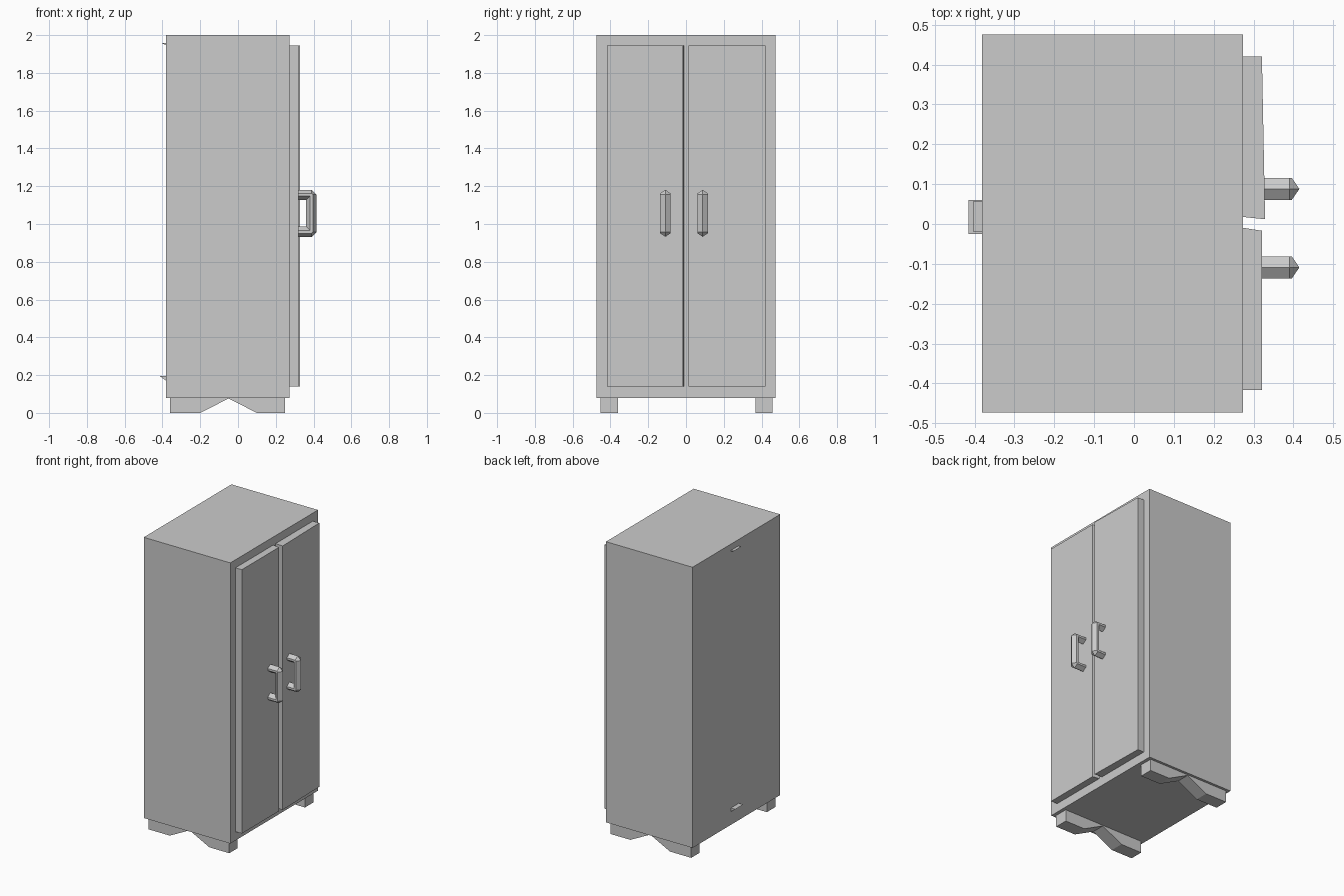
import bpy, bmesh
from mathutils import Vector

if "Cube" in bpy.data.objects:
    bpy.data.objects.remove(bpy.data.objects["Cube"])


def make(name, verts, faces):
    mesh = bpy.data.meshes.new(name)
    mesh.from_pydata(verts, [], faces)
    bm = bmesh.new()
    bm.from_mesh(mesh)
    bmesh.ops.recalc_face_normals(bm, faces=bm.faces)
    bm.to_mesh(mesh)
    bm.free()
    ob = bpy.data.objects.new(name, mesh)
    bpy.context.collection.objects.link(ob)
    return ob


def loft(name, rings):
    """Skin a list of equal-sized rings and cap both ends."""
    n = len(rings[0])
    faces = [list(range(n)), list(range((len(rings) - 1) * n, len(rings) * n))]
    for r in range(len(rings) - 1):
        for i in range(n):
            j = (i + 1) % n
            faces.append([r * n + i, r * n + j, (r + 1) * n + j, (r + 1) * n + i])
    return make(name, [tuple(v) for ring in rings for v in ring], faces)


def prism_z(name, outline, z0, z1):
    return loft(name, [[(x, y, z) for x, y in outline] for z in (z0, z1)])


def prism_y(name, outline, y0, y1):
    return loft(name, [[(x, y, z) for x, z in outline] for y in (y0, y1)])


# Cabinet body
prism_z("cabinet_body", [(-.382, -.473), (.273, -.473), (.273, .475), (-.382, .475)], .08, 2.0)

# Doors, with slightly slanted inner edges
prism_z("left_door", [(.27, -.417), (.321, -.417), (.321, -.017), (.27, -.009)], .14, 1.945)
prism_z("right_door", [(.27, .42), (.321, .42), (.329, .012), (.27, .018)], .14, 1.945)

# Side runners with a notched arch
arch = [(-.36, .085), (-.36, 0), (-.20, 0), (-.05, .076), (.10, 0), (.25, 0), (.25, .085)]
prism_y("left_foot_runner", arch, -.452, -.36)
prism_y("right_foot_runner", arch, .367, .458)

# Handles: six-sided section swept along a U with cut outer corners
section = [(.025, 0), (.006, .0275), (-.008, .0275), (-.029, 0), (-.008, -.0275), (.006, -.0275)]


def handle(name, y):
    xc, z_low, z_high = .39, .957, 1.156
    X, Y, Z = Vector((1, 0, 0)), Vector((0, 1, 0)), Vector((0, 0, 1))

    def ring(x, z, out, miter=None):
        c = Vector((x, y, z))
        pts = []
        for n, w in section:
            d = out * n
            if miter is not None and n < 0:
                d = d + miter * n
            pts.append(c + d + Y * w)
        return pts

    loft(name, [ring(.31, z_high, Z), ring(xc, z_high, Z, X), ring(xc, z_high, X, Z),
                ring(xc, z_low, X, -Z), ring(xc, z_low, -Z, X), ring(.31, z_low, -Z)])


handle("left_handle", -.109)
handle("right_handle", .088)

# Small wedge catches on the back
prism_y("lower_back_catch", [(-.38, .195), (-.415, .195), (-.38, .17)], -.025, .06)
prism_y("upper_back_catch", [(-.38, 1.957), (-.403, 1.957), (-.38, 1.947)], -.02, .058)
